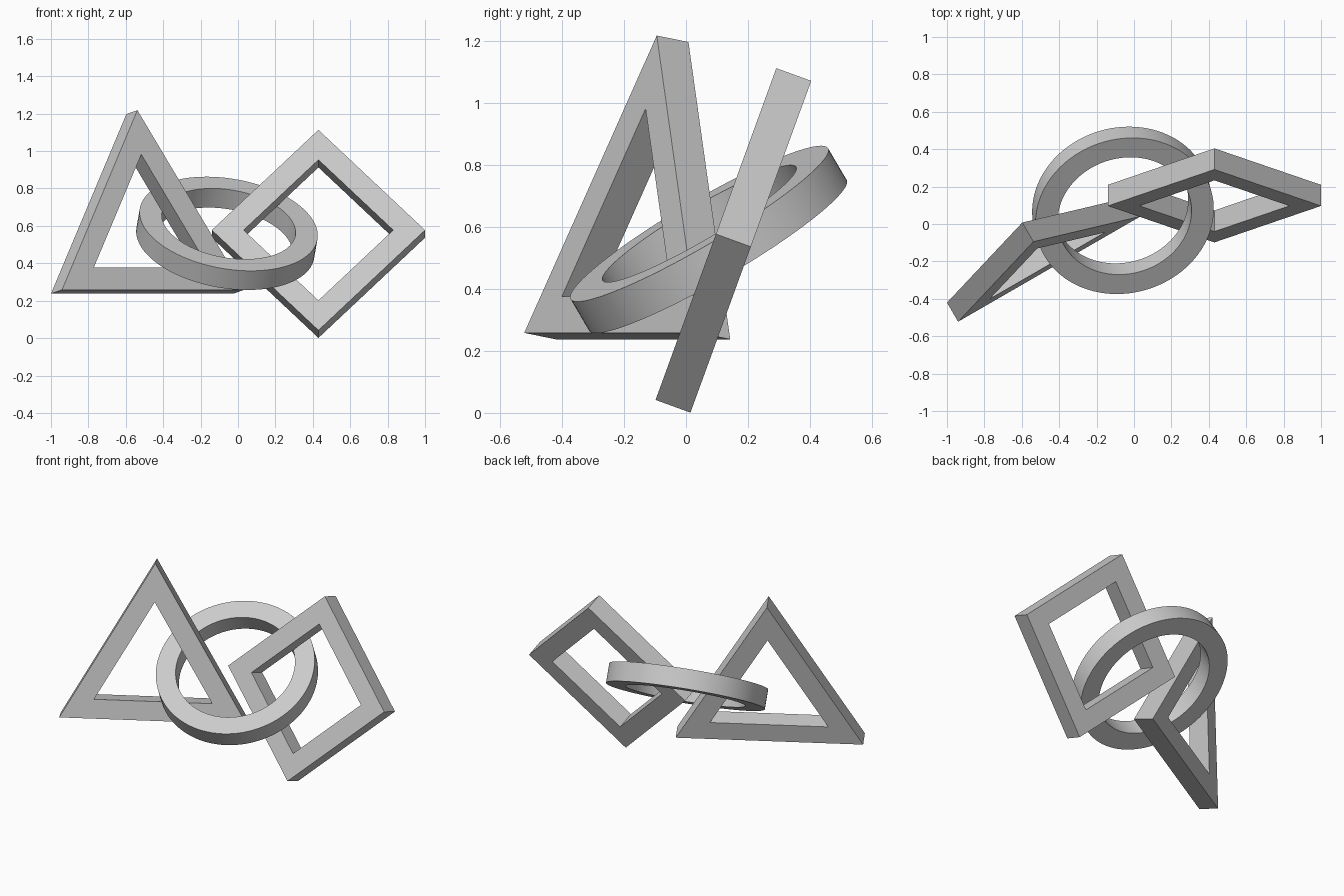
import bpy, bmesh
from math import sin, cos, pi, radians

if "Cube" in bpy.data.objects:
    bpy.data.objects.remove(bpy.data.objects["Cube"])

grey = bpy.data.materials.new("light grey")
grey.diffuse_color = (0.6, 0.6, 0.6, 1)
grey.use_nodes = True
grey.node_tree.nodes["Principled BSDF"].inputs["Base Color"].default_value = grey.diffuse_color

DEPTH = 0.12  # every frame has the same square bar


def frame(name, sides, r_out, r_in, location, rotation, smooth=False):
    """Regular-polygon frame standing in its local XZ plane, first corner up."""
    bm = bmesh.new()

    def loop(r, y):
        return [bm.verts.new((r * sin(2 * pi * i / sides), y, r * cos(2 * pi * i / sides)))
                for i in range(sides)]

    h = DEPTH / 2
    loops = [loop(r_out, -h), loop(r_out, h), loop(r_in, h), loop(r_in, -h)]
    for k in range(4):
        a, b = loops[k], loops[(k + 1) % 4]
        for i in range(sides):
            j = (i + 1) % sides
            bm.faces.new((a[i], a[j], b[j], b[i]))
    bmesh.ops.recalc_face_normals(bm, faces=bm.faces)
    mesh = bpy.data.meshes.new(name)
    bm.to_mesh(mesh)
    bm.free()
    mesh.materials.append(grey)
    ob = bpy.data.objects.new(name, mesh)
    bpy.context.collection.objects.link(ob)
    ob.location = location
    ob.rotation_euler = [radians(a) for a in rotation]
    if smooth:
        bpy.ops.object.select_all(action='DESELECT')
        ob.select_set(True)
        bpy.context.view_layer.objects.active = ob
        bpy.ops.object.shade_smooth_by_angle(angle=radians(30))
    return ob


# Triangle on the left, leaning back and turned
frame("triangle_frame", 3, 0.65, 0.41, (-0.511, -0.141, 0.568), (-10, 0, 30))

# Diamond on the right, leaning back
frame("square_frame", 4, 0.57, 0.40, (0.43, 0.153, 0.557), (-20, 0, 0))

# Tilted ring linking both: the flat ring is laid down, then tipped 30 and 10 degrees
ring = frame("ring", 96, 0.482, 0.362, (-0.059, 0.073, 0.56), (0, 0, 0), smooth=True)
for v in ring.data.vertices:
    v.co = (v.co.x, v.co.z, -v.co.y)
ring.data.update()
ring.rotation_euler = (radians(30), radians(10), 0)
